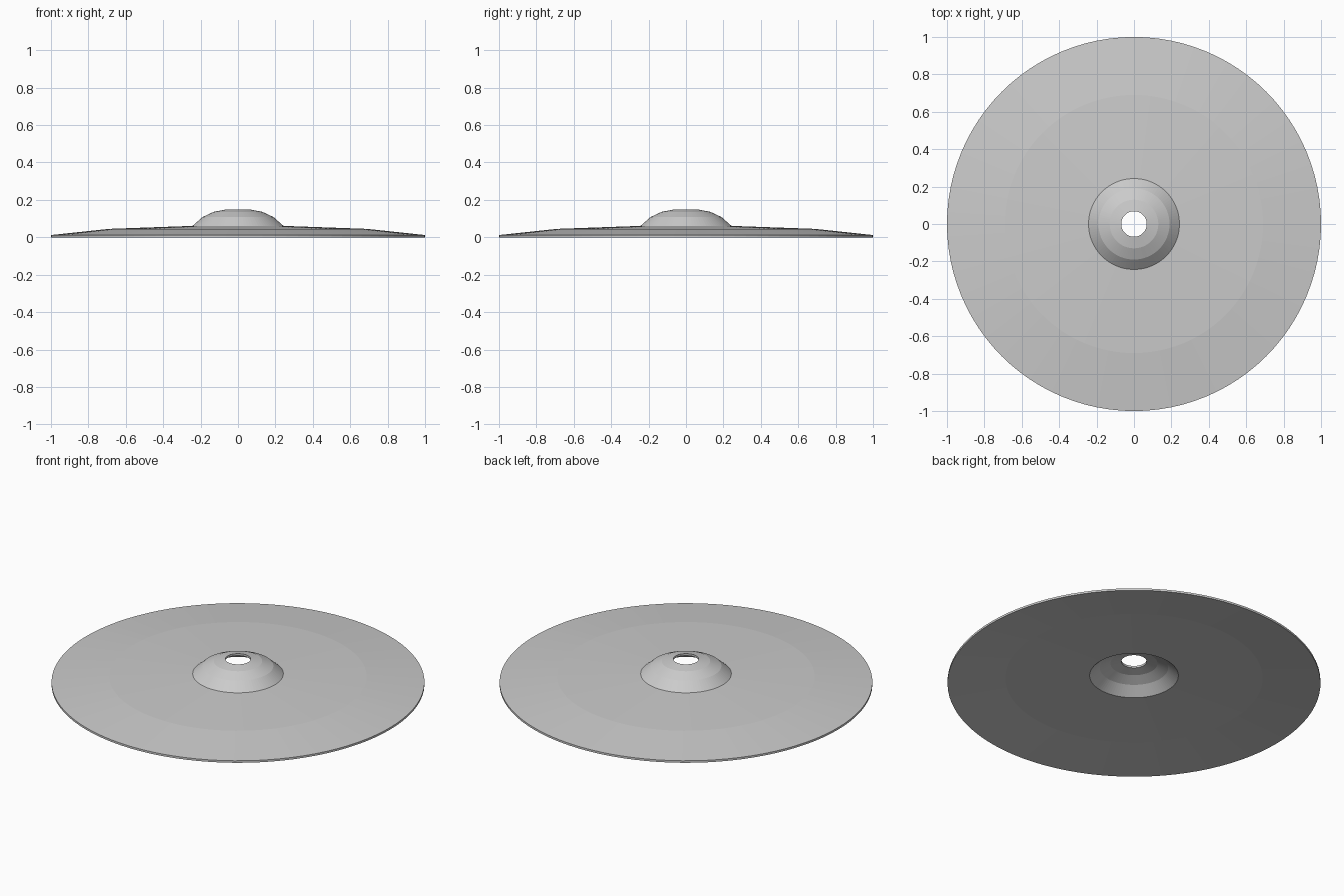
import bpy, bmesh, math

if "Cube" in bpy.data.objects:
    bpy.data.objects.remove(bpy.data.objects["Cube"])

SEGMENTS = 96

# Colour
metal = bpy.data.materials.new("grey metal")
metal.diffuse_color = (0.6, 0.6, 0.6, 1)
metal.use_nodes = True
metal.node_tree.nodes["Principled BSDF"].inputs["Base Color"].default_value = metal.diffuse_color

# Cross-section (radius, height): top surface inwards, then underside outwards
top = [(1.0, 0.012), (0.69, 0.045), (0.243, 0.061), (0.19, 0.108),
       (0.13, 0.136), (0.068, 0.148)]
under = [(0.068, 0.136), (0.126, 0.124), (0.183, 0.097), (0.238, 0.049),
         (0.69, 0.033), (1.0, 0.0)]
profile = top + under

# Lathe the closed profile around z
bm = bmesh.new()
rings = []
for i in range(SEGMENTS):
    a = 2 * math.pi * i / SEGMENTS
    rings.append([bm.verts.new((r * math.cos(a), r * math.sin(a), z))
                  for r, z in profile])
n = len(profile)
for i in range(SEGMENTS):
    a, b = rings[i], rings[(i + 1) % SEGMENTS]
    for j in range(n):
        k = (j + 1) % n
        bm.faces.new((a[j], b[j], b[k], a[k]))
bmesh.ops.recalc_face_normals(bm, faces=bm.faces)

# Cymbal disc with raised bell and centre hole
mesh = bpy.data.meshes.new("cymbal")
bm.to_mesh(mesh)
bm.free()
mesh.materials.append(metal)
cymbal = bpy.data.objects.new("cymbal", mesh)
bpy.context.collection.objects.link(cymbal)
